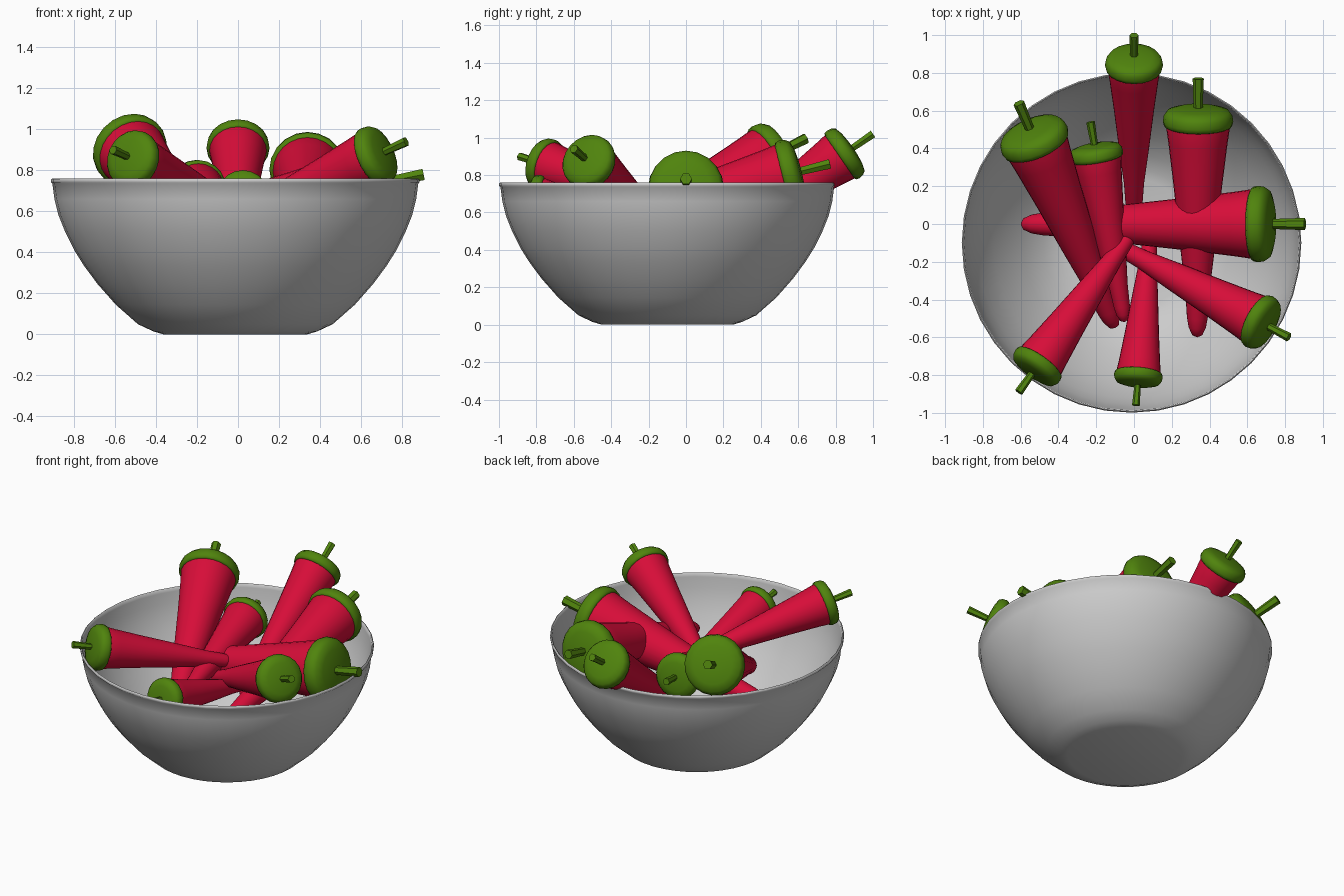
import bpy, bmesh, math
from mathutils import Vector

if "Cube" in bpy.data.objects:
    bpy.data.objects.remove(bpy.data.objects["Cube"])


def material(name, color):
    m = bpy.data.materials.new(name)
    m.diffuse_color = color
    m.use_nodes = True
    m.node_tree.nodes["Principled BSDF"].inputs["Base Color"].default_value = m.diffuse_color
    return m


RED = material("pepper_red", (0.68, 0.004, 0.04, 1))
GREEN = material("stalk_green", (0.08, 0.23, 0.004, 1))


def lathe(name, profile, sides, mat=None, angle=40):
    """Revolve (radius, height) points round z; radius 0 closes to a pole."""
    bm = bmesh.new()
    rings = []
    for r, z in profile:
        if r == 0:
            rings.append([bm.verts.new((0, 0, z))] * sides)
        else:
            rings.append([bm.verts.new((r * math.cos(2 * math.pi * i / sides),
                                        r * math.sin(2 * math.pi * i / sides), z))
                          for i in range(sides)])
    for a, b in zip(rings, rings[1:]):
        for i in range(sides):
            j = (i + 1) % sides
            bm.faces.new(list(dict.fromkeys((a[i], a[j], b[j], b[i]))))
    bmesh.ops.recalc_face_normals(bm, faces=bm.faces)
    mesh = bpy.data.meshes.new(name)
    bm.to_mesh(mesh)
    bm.free()
    ob = bpy.data.objects.new(name, mesh)
    bpy.context.collection.objects.link(ob)
    if mat:
        mesh.materials.append(mat)
    bpy.ops.object.select_all(action='DESELECT')
    ob.select_set(True)
    bpy.context.view_layer.objects.active = ob
    bpy.ops.object.shade_smooth_by_angle(angle=math.radians(angle))
    return ob


# Bowl: thin outer wall, small rounded lip, inner wall
outer = [(0.35, 0), (0.40, 0.015), (0.475, 0.05), (0.583, 0.145), (0.672, 0.246),
         (0.738, 0.335), (0.785, 0.41), (0.83, 0.50), (0.862, 0.58), (0.882, 0.66),
         (0.892, 0.735)]
inner = [(r - 0.008, z + 0.008) for r, z in reversed(outer[:-1])]
lip = [(0.899, 0.742), (0.899, 0.755), (0.893, 0.76), (0.887, 0.755), (0.884, 0.735)]
bowl = lathe("bowl", [(0, 0)] + outer + lip + inner + [(0, 0.008)], 40, angle=65)
bowl.location = (-0.013, -0.1, 0)

# Pepper profiles at full size: tip at 0, stalk end at 1.53
LENGTH = 1.53
BODY = [(0, 0), (0.03, 0.015), (0.05, 0.06), (0.06, 0.12), (0.07, 0.28), (0.102, 0.55),
        (0.14, 0.9), (0.17, 1.15), (0.183, 1.24), (0.18, 1.28), (0, 1.3)]
CAP = [(0, 1.262), (0.182, 1.245), (0.196, 1.252), (0.202, 1.275), (0.197, 1.31),
       (0.18, 1.335), (0.13, 1.35), (0.06, 1.358), (0, 1.36)]
STALK = [(0, 1.34), (0.026, 1.34), (0.032, LENGTH), (0, LENGTH)]

# Peppers: (tip, stalk end)
PEPPERS = [
    ((-0.60, 0.00, 0.48), (0.905, 0.00, 0.78)),
    ((0.00, 0.04, 0.36), (0.00, 1.00, 1.02)),
    ((0.335, -0.60, 0.52), (0.34, 0.77, 0.86)),
    ((-0.10, -0.55, 0.40), (-0.61, 0.64, 0.995)),
    ((-0.05, -0.52, 0.55), (-0.23, 0.54, 0.74)),
    ((0.00, -0.03, 0.62), (-0.61, -0.89, 0.90)),
    ((0.09, -0.01, 0.49), (0.01, -0.96, 0.71)),
    ((-0.12, -0.10, 0.51), (0.82, -0.60, 0.94)),
]
for n, (tip, end) in enumerate(PEPPERS, 1):
    axis = Vector(end) - Vector(tip)
    s = axis.length / LENGTH
    for part, prof, sides, mat in (("body", BODY, 24, RED), ("cap", CAP, 20, GREEN),
                                   ("stalk", STALK, 6, GREEN)):
        ob = lathe(f"pepper_{n}_{part}", prof, sides, mat, 50)
        ob.location = tip
        ob.rotation_euler = axis.to_track_quat('Z', 'Y').to_euler()
        ob.scale = (s, s, s)
